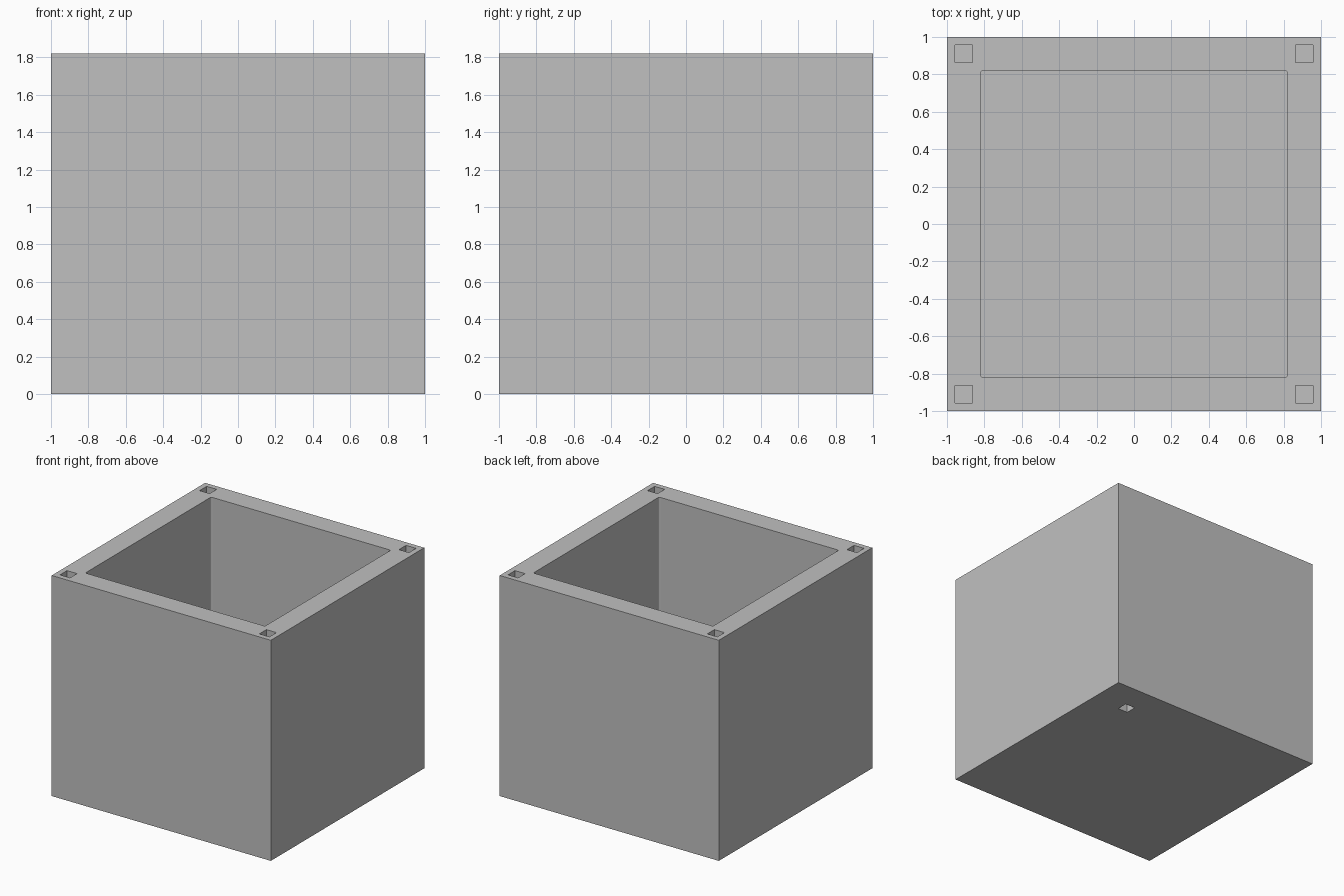
import bpy
import bmesh
from mathutils import Matrix

cube = bpy.data.objects.get("Cube")
if cube:
    bpy.data.objects.remove(cube, do_unlink=True)

HEIGHT = 1.82
WALL = 0.18
SOCKET = 0.092      # side and depth of the square sockets
OVERLAP = 0.05      # how far cutters stick out of the surface

grey = bpy.data.materials.new("plain grey")
grey.use_nodes = True
grey.diffuse_color = (0.53, 0.53, 0.53, 1)
grey.node_tree.nodes["Principled BSDF"].inputs["Base Color"].default_value = grey.diffuse_color


def box(name, x, y, z_low, z_high, width, corner=0.0):
    """Square upright box, optionally with rounded vertical edges."""
    bm = bmesh.new()
    bmesh.ops.create_cube(bm, size=1)
    bm.transform(Matrix.Translation((x, y, (z_low + z_high) / 2))
                 @ Matrix.Diagonal((width, width, z_high - z_low, 1)))
    if corner:
        upright = [e for e in bm.edges if abs(e.verts[0].co.z - e.verts[1].co.z) > 0.01]
        bmesh.ops.bevel(bm, geom=upright, offset=corner, segments=3,
                        affect='EDGES', profile=0.5)
    mesh = bpy.data.meshes.new(name)
    bm.to_mesh(mesh)
    bm.free()
    mesh.materials.append(grey)
    obj = bpy.data.objects.new(name, mesh)
    bpy.context.collection.objects.link(obj)
    return obj


def carve(target, cutter):
    """Subtract the cutter from the target and discard it."""
    cutter.hide_render = True
    mod = target.modifiers.new("carve", 'BOOLEAN')
    mod.operation = 'DIFFERENCE'
    mod.solver = 'EXACT'
    mod.object = cutter
    bpy.context.view_layer.objects.active = target
    bpy.ops.object.modifier_apply(modifier=mod.name)
    bpy.data.objects.remove(cutter, do_unlink=True)


# Solid body, then the deep cavity
body = box("open_box", 0, 0, 0, HEIGHT, 2)
carve(body, box("cavity_cutter", 0, 0, WALL, HEIGHT + OVERLAP, 2 - 2 * WALL, corner=0.012))

# Blind square socket in each corner of the rim
for sx in (-1, 1):
    for sy in (-1, 1):
        carve(body, box("rim_socket_cutter", sx * 0.91, sy * 0.91,
                        HEIGHT - SOCKET, HEIGHT + OVERLAP, SOCKET))

# Single blind socket under the floor
carve(body, box("base_socket_cutter", 0.69, 0.73, -OVERLAP, SOCKET, SOCKET))
